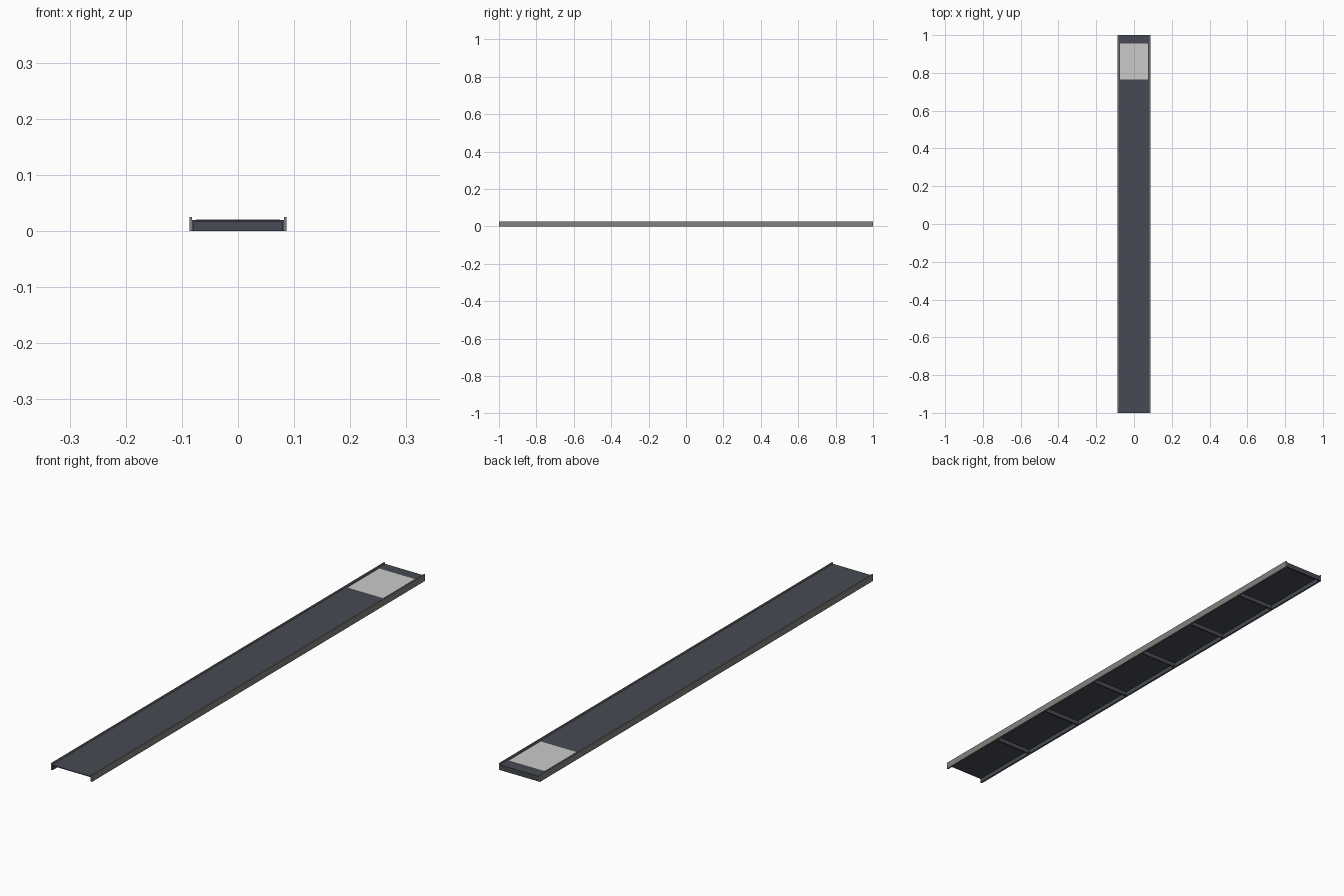
import bpy, bmesh
from mathutils import Matrix, Vector

if "Cube" in bpy.data.objects:
    bpy.data.objects.remove(bpy.data.objects["Cube"])


def srgb(r, g, b):
    lin = lambda c: (c / 255 / 12.92) if c < 10 else ((c / 255 + 0.055) / 1.055) ** 2.4
    return (lin(r), lin(g), lin(b), 1)


def material(name, colour):
    m = bpy.data.materials.new(name)
    m.diffuse_color = colour
    m.use_nodes = True
    m.node_tree.nodes["Principled BSDF"].inputs["Base Color"].default_value = m.diffuse_color
    return m


SLATE = material("slate", srgb(70, 74, 83))
GREY = material("warm grey", srgb(132, 129, 125))
WHITE = material("pale grey", srgb(202, 202, 202))


def box(name, x, y, z, mat):
    """Box from (min, max) ranges on each axis."""
    bm = bmesh.new()
    bmesh.ops.create_cube(bm, size=1)
    size = Vector([r[1] - r[0] for r in (x, y, z)])
    mid = Vector([(r[0] + r[1]) / 2 for r in (x, y, z)])
    bm.transform(Matrix.Translation(mid) @ Matrix.Diagonal(size.to_4d()))
    me = bpy.data.meshes.new(name)
    bm.to_mesh(me)
    bm.free()
    me.materials.append(mat)
    ob = bpy.data.objects.new(name, me)
    bpy.context.collection.objects.link(ob)
    return ob


W = 0.0865       # half width over the rails
IN = 0.082       # inner face of the rails
DECK = 0.0195    # deck top
UNDER = 0.0165   # deck underside

# Thin deck sheet
box("deck", (-IN, IN), (-1, 1), (UNDER, DECK), SLATE)

# Side rails with a slate skirt inside, below the deck
for side, s in (("left", -1), ("right", 1)):
    box(side + "_rail", sorted((s * IN, s * W)), (-1, 1), (0, 0.025), GREY)
    box(side + "_skirt", sorted((s * 0.0795, s * IN)), (-1, 1), (0, UNDER), SLATE)

# Cross ribs under the deck, and the closing plate at the back end
for k in range(1, 7):
    y = -1 + 2 * k / 7
    box(f"cross_rib_{k}", (-0.0795, 0.0795), (y - 0.0025, y + 0.0025), (0, UNDER), SLATE)
box("back_end_plate", (-0.0795, 0.0795), (0.995, 1), (0, UNDER), SLATE)

# Pale panel on the deck
box("pale_panel", (-0.075, 0.075), (0.764, 0.956), (DECK - 0.001, DECK + 0.0008), WHITE)
